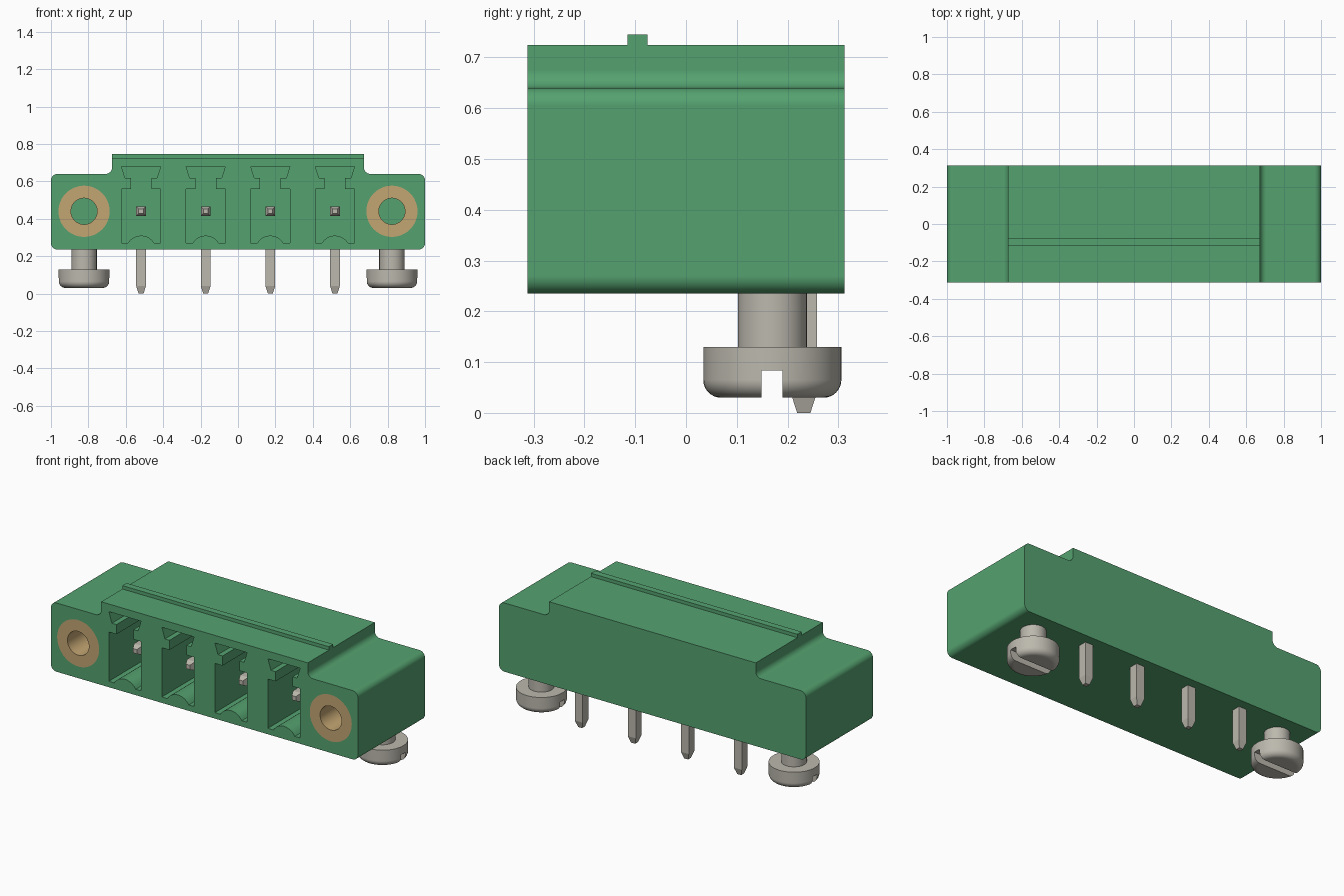
import bpy, bmesh, math
from mathutils import Matrix, Vector

cube = bpy.data.objects.get("Cube")
if cube:
    bpy.data.objects.remove(cube, do_unlink=True)


def material(name, rgb, metallic=0.0):
    m = bpy.data.materials.new(name)
    m.use_nodes = True
    m.diffuse_color = (*rgb, 1)
    bsdf = m.node_tree.nodes["Principled BSDF"]
    bsdf.inputs["Base Color"].default_value = (*rgb, 1)
    bsdf.inputs["Roughness"].default_value = 0.5
    return m


GREEN = material("green plastic", (0.09, 0.36, 0.16))
METAL = material("tinned metal", (0.50, 0.48, 0.42))
BRASS = material("brass", (0.55, 0.38, 0.17))

FRONT, BACK = -0.312, 0.312
PIN_Z, PIN_Y = 0.44, 0.232
PITCH = 0.3455


def finish(bm, name, mat, place=None):
    """Turn a bmesh into a named object."""
    if place:
        bm.transform(place)
    bmesh.ops.recalc_face_normals(bm, faces=bm.faces[:])
    me = bpy.data.meshes.new(name)
    bm.to_mesh(me)
    bm.free()
    me.materials.append(mat)
    ob = bpy.data.objects.new(name, me)
    bpy.context.collection.objects.link(ob)
    return ob


def prism(name, outline, y0, y1, mat, place=None):
    """Extrude an x-z outline along y."""
    bm = bmesh.new()
    face = bm.faces.new([bm.verts.new((x, y0, z)) for x, z in outline])
    ext = bmesh.ops.extrude_face_region(bm, geom=[face])["geom"]
    verts = [v for v in ext if isinstance(v, bmesh.types.BMVert)]
    bmesh.ops.translate(bm, verts=verts, vec=(0, y1 - y0, 0))
    return finish(bm, name, mat, place)


def box(name, lo, hi, mat):
    outline = [(lo[0], lo[2]), (hi[0], lo[2]), (hi[0], hi[2]), (lo[0], hi[2])]
    return prism(name, outline, lo[1], hi[1], mat)


def lathe(name, profile, mat, place, closed=False):
    """Spin a radius-height profile around z."""
    bm = bmesh.new()
    vs = [bm.verts.new((r, 0, z)) for r, z in profile]
    pairs = list(zip(vs, vs[1:])) + ([(vs[-1], vs[0])] if closed else [])
    edges = [bm.edges.new(p) for p in pairs]
    bmesh.ops.spin(bm, geom=vs + edges, cent=(0, 0, 0), axis=(0, 0, 1),
                   angle=math.tau, steps=48)
    bmesh.ops.remove_doubles(bm, verts=bm.verts[:], dist=1e-5)
    return finish(bm, name, mat, place)


def bar(name, sections, mat, place):
    """Square bar lofted along z through (height, half width) sections."""
    bm = bmesh.new()
    rings = [[bm.verts.new((sx * h, sy * h, z)) for sx, sy in
              ((-1, -1), (1, -1), (1, 1), (-1, 1))] for z, h in sections]
    for a, b in zip(rings, rings[1:]):
        for i in range(4):
            j = (i + 1) % 4
            bm.faces.new((a[i], a[j], b[j], b[i]))
    bm.faces.new(rings[0])
    bm.faces.new(rings[-1])
    return finish(bm, name, mat, place)


def rounded(corners, steps=8):
    """Round the right-angled corners given as (x, z, radius)."""
    out, n = [], len(corners)
    for i, (x, z, r) in enumerate(corners):
        p = Vector((x, z))
        if r == 0:
            out.append(tuple(p))
            continue
        a = (Vector(corners[i - 1][:2]) - p).normalized()
        b = (Vector(corners[(i + 1) % n][:2]) - p).normalized()
        for k in range(steps + 1):
            t = math.pi / 2 * k / steps
            out.append(tuple(p + r * (a + b - b * math.cos(t) - a * math.sin(t))))
    return out


def activate(ob):
    bpy.ops.object.select_all(action="DESELECT")
    ob.select_set(True)
    bpy.context.view_layer.objects.active = ob


def cut(ob, cutter):
    mod = ob.modifiers.new("cut", "BOOLEAN")
    mod.operation, mod.solver, mod.object = "DIFFERENCE", "EXACT", cutter
    activate(ob)
    bpy.ops.object.modifier_apply(modifier=mod.name)
    bpy.data.objects.remove(cutter, do_unlink=True)


def smooth(ob):
    activate(ob)
    bpy.ops.object.shade_smooth_by_angle(angle=math.radians(30))
    ob.modifiers.new("flat faces", "WEIGHTED_NORMAL").keep_sharp = True


# Housing with rounded shoulders
R = 0.035
half = [(1, 0.235, R), (1, 0.64, R), (0.673, 0.64, R), (0.673, 0.725, 0)]
outline = rounded(half + [(-x, z, r) for x, z, r in reversed(half)])
housing = prism("housing", outline, FRONT, BACK, GREEN)

# Contact pockets: keyed slot at the top, curved ridge on the floor
side = [(0.105, 0.27), (0.105, 0.56), (0.055, 0.56), (0.055, 0.617),
        (0.085, 0.617), (0.105, 0.68)]
ridge = [(0.081 * math.sin(t), 0.229 + 0.081 * math.cos(t))
         for t in (math.radians(60 - 10 * k) for k in range(13))]
pocket = side + [(-x, z) for x, z in reversed(side)] + ridge[::-1]
pin_xs = [(i - 1.5) * PITCH for i in range(4)]
for x in pin_xs:
    cut(housing, prism("pocket_cutter", pocket, FRONT - 0.1, 0.13, GREEN,
                       Matrix.Translation((x, 0, 0))))

# Flange bushings set flush into the front
to_back = Matrix.Rotation(-math.pi / 2, 4, "X")
DEPTH = 0.36
for label, x in (("right", -0.823), ("left", 0.823)):
    place = Matrix.Translation((x, FRONT, PIN_Z)) @ to_back
    cut(housing, lathe("bushing_cutter", [(0, -0.1), (0.137, -0.1), (0.137, DEPTH), (0, DEPTH)],
                       GREEN, place))
    smooth(lathe(label + "_bushing", [(0.07, 0), (0.137, 0), (0.137, DEPTH), (0.07, DEPTH)],
                 BRASS, place, closed=True))

    # Slotted mounting screw underneath
    edge = [(0.101 + R * math.sin(t), 0.065 - R * math.cos(t))
            for t in (math.pi / 2 * k / 8 for k in range(9))]
    profile = [(0, 0.03)] + edge + [(0.136, 0.13), (0.068, 0.13), (0.068, 0.27), (0, 0.27)]
    screw = lathe(label + "_screw", profile, METAL, Matrix.Translation((x, 0.17, 0)))
    cut(screw, box("slot_cutter", (x - 0.2, 0.149, 0), (x + 0.2, 0.19, 0.083), METAL))
    smooth(screw)
smooth(housing)

# Raised rib across the top
box("top_rib", (-0.673, -0.115, 0.72), (0.673, -0.076, 0.745), GREEN)

# Angled contact pins
for i, x in enumerate(pin_xs):
    bar(f"solder_pin_{i + 1}", [(0, 0.013), (0.04, 0.026), (PIN_Z + 0.026, 0.026)],
        METAL, Matrix.Translation((x, PIN_Y, 0)))
    bar(f"contact_pin_{i + 1}", [(0, 0.013), (0.03, 0.026), (PIN_Y + 0.19, 0.026)],
        METAL, Matrix.Translation((x, -0.22, PIN_Z)) @ to_back)
